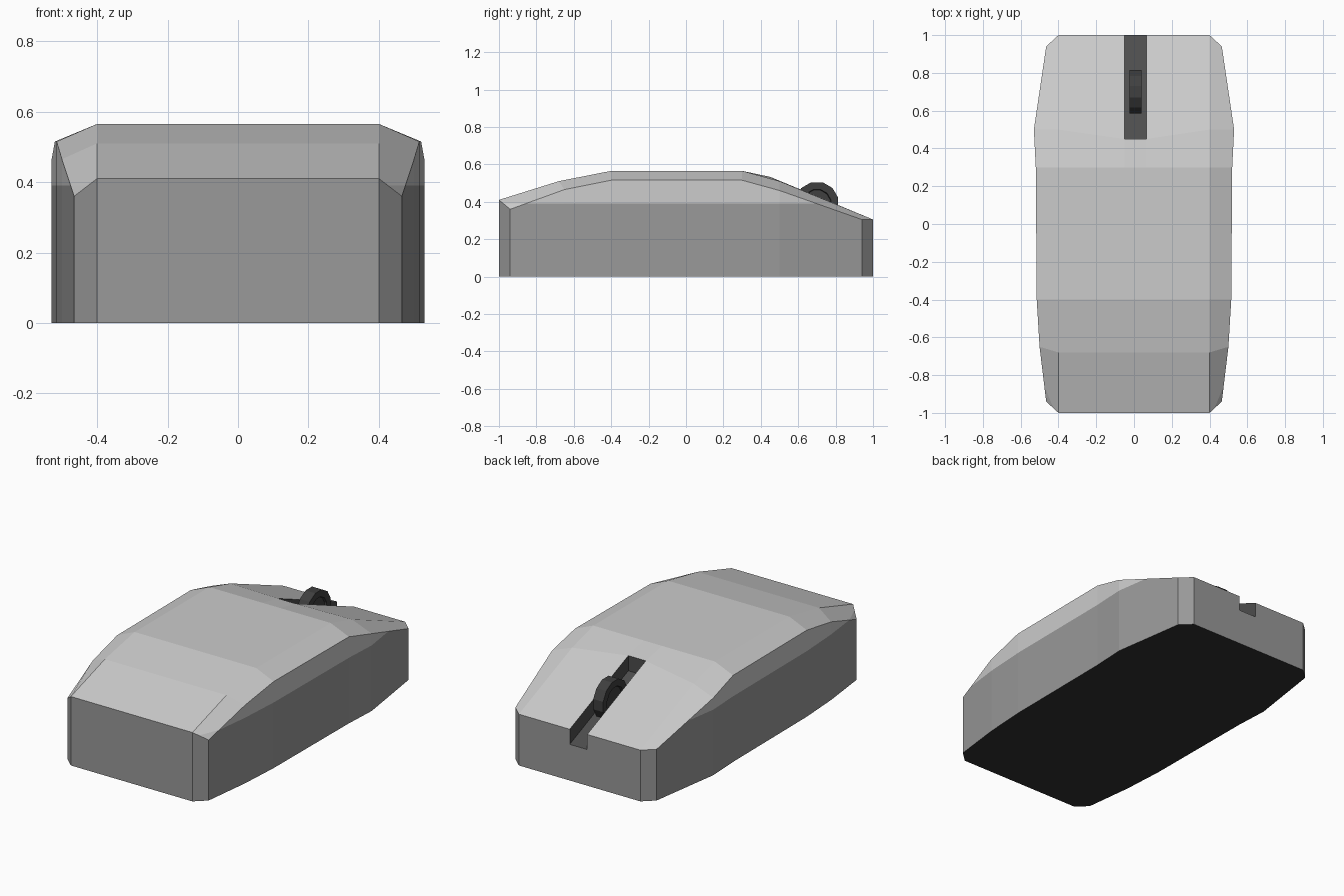
import bpy, bmesh, math
from mathutils import Matrix

if "Cube" in bpy.data.objects:
    bpy.data.objects.remove(bpy.data.objects["Cube"])


def material(name, v):
    m = bpy.data.materials.new(name)
    m.diffuse_color = (v, v, v, 1)
    m.use_nodes = True
    m.node_tree.nodes["Principled BSDF"].inputs["Base Color"].default_value = m.diffuse_color
    return m


COVER = material("light grey cover", 0.60)
SIDE = material("mid grey side", 0.32)
UNDER = material("black underside", 0.03)
SLOT = material("dark grey slot", 0.075)
WHEEL = material("charcoal wheel", 0.05)


def finish(bm, name, mats):
    me = bpy.data.meshes.new(name)
    bm.to_mesh(me)
    bm.free()
    for m in mats:
        me.materials.append(m)
    ob = bpy.data.objects.new(name, me)
    bpy.context.collection.objects.link(ob)
    return ob


# Stations along the body: flat top edge (y, z) and outer shoulder (x, y, z)
STATIONS = [
    (-1.00, 0.410, 0.465, -0.94, 0.360),
    (-0.68, 0.510, 0.500, -0.65, 0.465),
    (-0.40, 0.565, 0.515, -0.40, 0.515),
    (0.30, 0.565, 0.520, 0.30, 0.515),
    (0.50, 0.510, 0.530, 0.50, 0.460),
    (1.00, 0.305, 0.465, 0.94, 0.305),
]
FLAT = 0.40                    # half width of the flat top
SL, SR = -0.05, 0.065          # slot sides
SLOT_Y, SLOT_Z, DEPTH = 0.45, 0.533, 0.09
FRONT_Z = 0.305

# Body shell: rows across each station
bm = bmesh.new()
rows = []
for i, (y, z, xo, yo, zo) in enumerate(STATIONS):
    yc, zc = (SLOT_Y, SLOT_Z) if i == 4 else (y, z)
    pts = [(-xo, yo, zo), (-FLAT, y, z), (SL, yc, zc),
           (SR, yc, zc), (FLAT, y, z), (xo, yo, zo)]
    rows.append([bm.verts.new(p) for p in pts])

top_faces = []
for i in range(5):
    for j in range(5):
        if i == 4 and j == 2:
            continue           # open slot
        a, b = rows[i], rows[i + 1]
        top_faces.append(bm.faces.new((a[j], a[j + 1], b[j + 1], b[j])))

# Walls dropped to the ground around the outline
outline = rows[0] + [r[5] for r in rows[1:]] + rows[5][4::-1] + [r[0] for r in rows[4:0:-1]]
ground = [bm.verts.new((v.co.x, v.co.y, 0)) for v in outline]
n = len(outline)
for k in range(n):
    t0, t1, g0, g1 = outline[k], outline[(k + 1) % n], ground[k], ground[(k + 1) % n]
    if t0 is rows[5][3] and t1 is rows[5][2]:      # notch under the slot mouth
        f0 = bm.verts.new((SR, 1, FRONT_Z - DEPTH))
        f1 = bm.verts.new((SL, 1, FRONT_Z - DEPTH))
        bm.faces.new((g0, g1, f1, f0))
    else:
        bm.faces.new((g0, g1, t1, t0))
bottom = bm.faces.new(ground[::-1])
bottom.material_index = 2
for f in bm.faces:
    if f is not bottom:
        f.material_index = 1
for f in top_faces:
    f.material_index = 0

# Cover colour continues down the flanks to a level line
bmesh.ops.bisect_plane(bm, geom=bm.verts[:] + bm.edges[:] + bm.faces[:],
                       plane_co=(0, 0, 0.39), plane_no=(0, 0, 1))
bm.normal_update()
for f in bm.faces:
    if abs(f.normal.x) > 0.9 and f.calc_center_median().z > 0.39:
        f.material_index = 0
finish(bm, "mouse_body", [COVER, SIDE, UNDER])

# Dark slot lining: floor, two sides and back wall
bm = bmesh.new()
ring = []
for x in (SL, SR):
    ring.append([bm.verts.new(p) for p in (
        (x, SLOT_Y, SLOT_Z), (x, SLOT_Y, SLOT_Z - DEPTH),
        (x, 1, FRONT_Z - DEPTH), (x, 1, FRONT_Z))])
l, r = ring
bm.faces.new((l[0], l[1], l[2], l[3]))
bm.faces.new((r[3], r[2], r[1], r[0]))
bm.faces.new((l[1], r[1], r[2], l[2]))
bm.faces.new((l[0], r[0], r[1], l[1]))
finish(bm, "wheel_slot", [SLOT])

# Scroll wheel with recessed hubs
bm = bmesh.new()
bmesh.ops.create_cone(bm, cap_ends=True, segments=12, radius1=0.118, radius2=0.118, depth=0.065)
caps = [f for f in bm.faces if len(f.verts) == 12]
bmesh.ops.inset_individual(bm, faces=caps, thickness=0.04, depth=0)
bmesh.ops.inset_individual(bm, faces=caps, thickness=0.004, depth=-0.012)
bm.transform(Matrix.Translation((0.008, 0.70, 0.39)) @ Matrix.Rotation(math.pi / 2, 4, 'Y')
             @ Matrix.Rotation(math.pi / 12, 4, 'Z'))
finish(bm, "scroll_wheel", [WHEEL])
